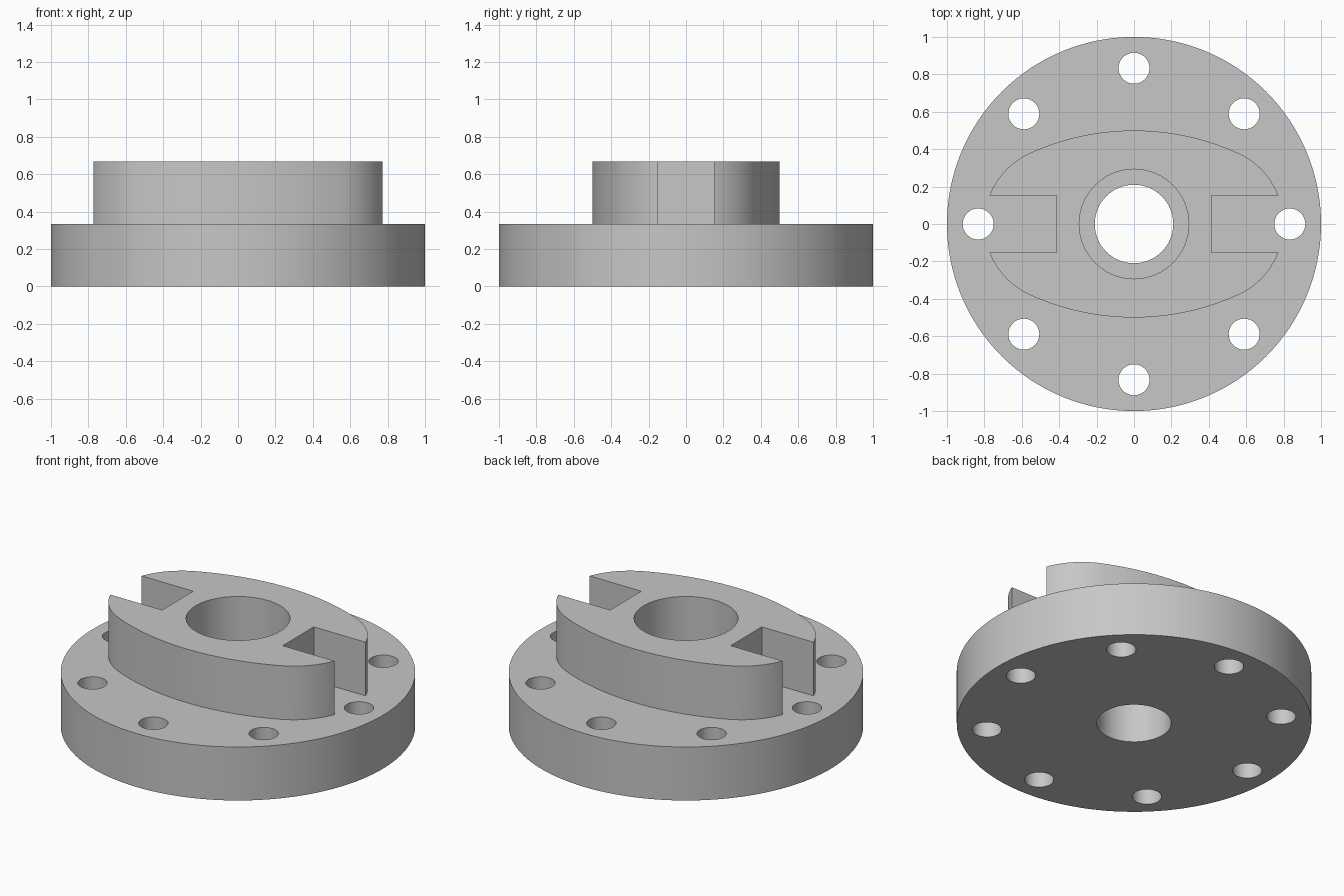
import bpy, bmesh
from math import sin, cos, pi, radians, sqrt, asin, atan2
from mathutils import Vector

old = bpy.data.objects.get("Cube")
if old:
    bpy.data.objects.remove(old, do_unlink=True)

FLANGE_TOP, BOSS_TOP = 0.333, 0.667
SINK = 0.05  # boss overlap into the flange before they are joined

steel = bpy.data.materials.new("plain grey")
steel.use_nodes = True
steel.diffuse_color = (0.57, 0.57, 0.57, 1)
steel.node_tree.nodes["Principled BSDF"].inputs["Base Color"].default_value = steel.diffuse_color


def arc(cx, cy, r, start, end, n):
    return [(cx + r * cos(start + (end - start) * i / n),
             cy + r * sin(start + (end - start) * i / n)) for i in range(n + 1)]


def circle(r, n, cx=0, cy=0):
    return arc(cx, cy, r, 0, 2 * pi, n)[:-1]


def extruded_plate(name, loops, z0, z1):
    """Solid with an outer outline and holes, between two heights."""
    curve = bpy.data.curves.new(name, "CURVE")
    curve.dimensions = "2D"
    curve.fill_mode = "BOTH"
    curve.extrude = (z1 - z0) / 2
    for loop in loops:
        spline = curve.splines.new("POLY")
        spline.points.add(len(loop) - 1)
        for point, (x, y) in zip(spline.points, loop):
            point.co = (x, y, 0, 1)
        spline.use_cyclic_u = True
    temp = bpy.data.objects.new(name, curve)
    bpy.context.collection.objects.link(temp)
    bpy.context.view_layer.update()
    mesh = bpy.data.meshes.new_from_object(
        temp.evaluated_get(bpy.context.evaluated_depsgraph_get()))
    bpy.data.objects.remove(temp, do_unlink=True)

    bm = bmesh.new()
    bm.from_mesh(mesh)
    bmesh.ops.remove_doubles(bm, verts=bm.verts, dist=0.0001)
    bmesh.ops.recalc_face_normals(bm, faces=bm.faces)
    bmesh.ops.translate(bm, verts=bm.verts, vec=Vector((0, 0, (z0 + z1) / 2)))
    bm.to_mesh(mesh)
    bm.free()
    mesh.materials.clear()
    mesh.materials.append(steel)
    obj = bpy.data.objects.new(name, mesh)
    bpy.context.collection.objects.link(obj)
    return obj


# Round flange with a central bore and a ring of bolt holes
bolt_holes = [circle(0.083, 32, 0.833 * cos(k * pi / 4), 0.833 * sin(k * pi / 4))
              for k in range(8)]
flange = extruded_plate("flange", [circle(1, 128), circle(0.21, 64)] + bolt_holes,
                        0, FLANGE_TOP)

# Oval boss outline: wide side arcs tangent to small end arcs, open slots at both ends
end_x, end_r, half_width = 0.384, 0.4167, 0.5
slot_y, slot_x = 0.153, 0.415
side_r = (end_x**2 + half_width**2 - end_r**2) / (2 * (half_width - end_r))
side_y = half_width - side_r
join = atan2(-side_y, end_x)
quarter = arc(end_x, 0, end_r, asin(slot_y / end_r), join, 16)
quarter += arc(0, side_y, side_r, join, pi / 2, 16)[1:]
quarter = [(slot_x, slot_y)] + quarter
half = quarter + [(-x, y) for x, y in reversed(quarter[:-1])]
outline = half + [(-x, -y) for x, y in half]

# Boss with its counterbore
boss = extruded_plate("boss", [outline, circle(0.293, 64)], FLANGE_TOP - SINK, BOSS_TOP)

# Join both into one solid
union = flange.modifiers.new("join boss", "BOOLEAN")
union.operation = "UNION"
union.solver = "EXACT"
union.object = boss
bpy.ops.object.select_all(action="DESELECT")
flange.select_set(True)
bpy.context.view_layer.objects.active = flange
bpy.ops.object.modifier_apply(modifier=union.name)
bpy.data.objects.remove(boss, do_unlink=True)
flange.name = "slotted_flange"
bpy.ops.object.shade_smooth_by_angle(angle=radians(30))
